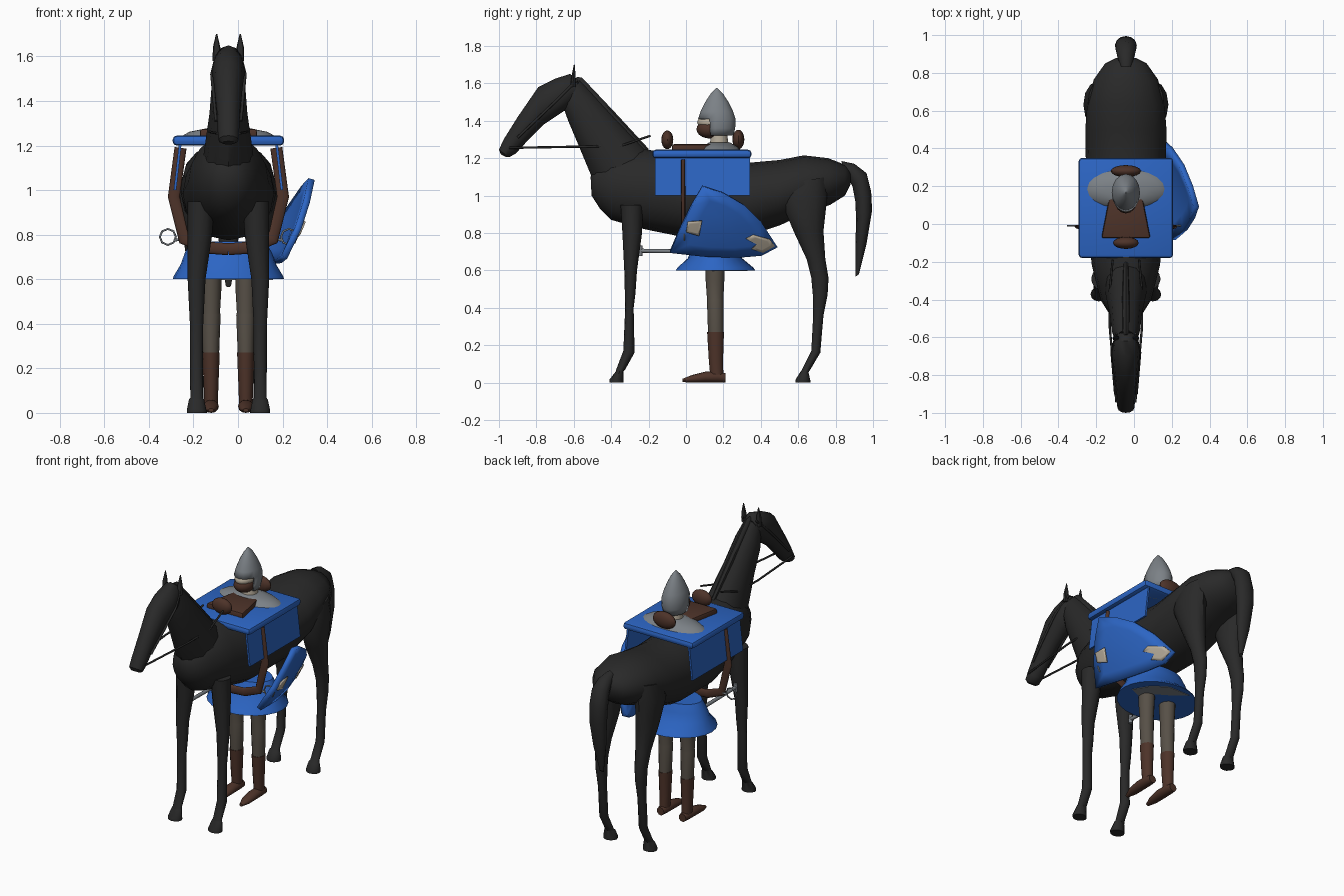
import bpy, bmesh, math
from mathutils import Vector

if "Cube" in bpy.data.objects:
    bpy.data.objects.remove(bpy.data.objects["Cube"])

CX = -0.043  # centre line of horse and rider


def material(name, rgb):
    m = bpy.data.materials.new(name)
    m.diffuse_color = (*rgb, 1)
    m.use_nodes = True
    m.node_tree.nodes["Principled BSDF"].inputs["Base Color"].default_value = m.diffuse_color
    return m


BLACK = material("black_coat", (0.022, 0.022, 0.022))
BLUE = material("blue_cloth", (0.025, 0.13, 0.55))
BROWN = material("brown_leather", (0.075, 0.033, 0.022))
TAUPE = material("taupe_cloth", (0.095, 0.08, 0.063))
STEEL = material("grey_steel", (0.2, 0.22, 0.24))
CREAM = material("cream", (0.48, 0.42, 0.33))


def finish(name, bm, mat, angle=40):
    bmesh.ops.recalc_face_normals(bm, faces=bm.faces)
    me = bpy.data.meshes.new(name)
    bm.to_mesh(me)
    bm.free()
    me.materials.append(mat)
    for p in me.polygons:
        p.use_smooth = True
    me.set_sharp_from_angle(angle=math.radians(angle))
    ob = bpy.data.objects.new(name, me)
    bpy.context.collection.objects.link(ob)
    return ob


def loft(name, rings, mat, x=CX, n=12):
    """Rings: (y1, z1, y2, z2, half width[, x shift]); the two points span the oval."""
    bm = bmesh.new()
    loops = []
    for r in rings:
        a, b = Vector((0, r[0], r[1])), Vector((0, r[2], r[3]))
        c, v = (a + b) / 2, (a - b) / 2
        dx = r[5] if len(r) > 5 else 0
        loops.append([bm.verts.new(c + v * math.cos(t) + Vector((x + dx + r[4] * math.sin(t), 0, 0)))
                      for t in (2 * math.pi * i / n for i in range(n))])
    for p, q in zip(loops, loops[1:]):
        for i in range(n):
            j = (i + 1) % n
            bm.faces.new((p[i], p[j], q[j], q[i]))
    bm.faces.new(loops[0])
    bm.faces.new(loops[-1])
    return finish(name, bm, mat)


def ellipsoid(name, c, r, mat):
    bm = bmesh.new()
    bmesh.ops.create_uvsphere(bm, u_segments=16, v_segments=10, radius=1)
    bmesh.ops.scale(bm, vec=r, verts=bm.verts)
    bmesh.ops.translate(bm, vec=c, verts=bm.verts)
    return finish(name, bm, mat)


def box(name, lo, hi, mat, bevel=0, taper=1):
    """Box between two corners; taper scales its width at the rear."""
    bm = bmesh.new()
    bmesh.ops.create_cube(bm, size=1)
    for v in bm.verts:
        rear = v.co.y > 0
        v.co = [lo[i] + (v.co[i] + 0.5) * (hi[i] - lo[i]) for i in range(3)]
        if rear:
            v.co.x = CX + (v.co.x - CX) * taper
    if bevel:
        bmesh.ops.bevel(bm, geom=bm.edges[:], offset=bevel, segments=2, affect='EDGES', profile=0.5)
    return finish(name, bm, mat)


def tube(name, pts, r, mat, flat=1, closed=False):
    """Sweep a round section along pts; flat squashes it in y."""
    cu = bpy.data.curves.new(name, 'CURVE')
    cu.dimensions = '3D'
    cu.bevel_depth = r
    cu.bevel_resolution = 2
    cu.use_fill_caps = True
    sp = cu.splines.new('POLY')
    sp.points.add(len(pts) - 1)
    y0 = pts[0][1]
    for p, q in zip(sp.points, pts):
        p.co = (q[0], (q[1] - y0) / flat, q[2], 1)
    sp.use_cyclic_u = closed
    cu.materials.append(mat)
    ob = bpy.data.objects.new(name, cu)
    ob.location.y = y0
    ob.scale.y = flat
    bpy.context.collection.objects.link(ob)


# Horse body, neck, head, crest and tail
loft("horse_body", [(-.51, 1.10, -.505, 1.0, .045), (-.485, 1.15, -.46, .93, .09), (-.40, 1.21, -.40, .87, .135),
                    (-.22, 1.25, -.22, .82, .18), (0, 1.20, 0, .775, .205), (.33, 1.175, .33, .785, .212),
                    (.5, 1.19, .5, .84, .215), (.63, 1.215, .63, .9, .205), (.76, 1.20, .77, .95, .17),
                    (.85, 1.165, .85, 1.0, .11), (.88, 1.13, .88, 1.06, .05)], BLACK, n=16)
loft("neck", [(-.565, 1.62, -.655, 1.47, .055), (-.50, 1.55, -.63, 1.40, .075), (-.38, 1.42, -.575, 1.27, .085),
              (-.22, 1.25, -.50, 1.09, .11), (-.15, 1.17, -.44, 1.0, .12)], BLACK)
loft("head", [(-.575, 1.62, -.60, 1.51, .05), (-.62, 1.65, -.625, 1.47, .066), (-.70, 1.625, -.67, 1.44, .074),
              (-.79, 1.58, -.76, 1.38, .066), (-.90, 1.42, -.85, 1.29, .052), (-.975, 1.30, -.91, 1.225, .048),
              (-1.0, 1.245, -.945, 1.205, .045), (-.99, 1.22, -.96, 1.205, .03)], BLACK)
loft("mane_crest", [(-.585, 1.635, -.60, 1.58, .012), (-.555, 1.63, -.58, 1.57, .02), (-.38, 1.445, -.42, 1.39, .022),
                    (-.20, 1.25, -.24, 1.20, .015)], BLACK, n=8)
loft("tail", [(.83, 1.185, .85, 1.12, .03), (.90, 1.17, .87, 1.09, .045), (.965, 1.12, .89, 1.05, .055),
              (.99, 1.02, .905, .97, .058), (.995, .92, .91, .87, .055), (.965, .74, .905, .73, .04),
              (.925, .58, .905, .565, .012)], BLACK)

for side, s in (("left", -1), ("right", 1)):
    # Ears
    loft(side + "_ear", [(-.59, 1.58, -.62, 1.58, .018), (-.59, 1.64, -.612, 1.64, .017),
                         (-.595, 1.70, -.60, 1.70, .003)], BLACK, x=CX + s * .053, n=8)
    # Horse legs with hooves
    loft(side + "_front_leg", [(-.35, .95, -.23, .95, .06, -s * .02), (-.34, .80, -.235, .80, .055, -s * .015),
                               (-.33, .60, -.262, .60, .04), (-.327, .48, -.27, .48, .034),
                               (-.325, .40, -.28, .40, .03), (-.335, .17, -.275, .16, .029),
                               (-.375, .065, -.325, .07, .028), (-.375, .06, -.335, .06, .034),
                               (-.41, .015, -.335, .01, .044), (-.41, 0, -.335, 0, .044)],
         BLACK, x=CX + s * .143)
    loft(side + "_hind_leg", [(.53, 1.06, .75, 1.10, .05, s * .01), (.51, .965, .755, .99, .075, s * .01),
                              (.575, .81, .735, .81, .065), (.645, .66, .745, .66, .045),
                              (.67, .56, .762, .56, .036), (.678, .47, .757, .47, .032),
                              (.68, .36, .735, .36, .026), (.67, .17, .718, .16, .027),
                              (.615, .06, .665, .07, .028), (.61, .055, .655, .055, .036),
                              (.585, .015, .665, .01, .044), (.585, 0, .665, 0, .044)],
         BLACK, x=CX + s * .14)
    # Reins and bridle cheek strap
    tube(side + "_rein", [(CX + s * .05, -.945, 1.255), (CX + s * .085, -.55, 1.262), (CX + s * .085, -.35, 1.265),
                          (CX + s * .07, -.19, 1.32)], .006, BLACK)
    tube(side + "_cheek_strap", [(CX + s * .056, -.9, 1.31), (CX + s * .075, -.68, 1.52),
                                 (CX + s * .05, -.58, 1.62)], .007, BLACK)
    # Blanket side flap
    bm = bmesh.new()
    bmesh.ops.create_cube(bm, size=1)
    for v in bm.verts:
        top = v.co.z > 0
        v.co = (CX + s * ((.215 if top else .24) + v.co.x * .012), .088 + v.co.y * .51, 1.22 if top else 1.0)
    finish(side + "_blanket_flap", bm, BLUE)
    # Girth strap, stirrup and its link
    tube(side + "_girth", [(CX + s * .215, -.015, 1.19), (CX + s * .245, -.015, .97), (CX + s * .20, -.015, .78),
                           (CX + s * .1, -.015, .742), (CX, -.015, .735)], .027, BROWN, flat=.45)
    tube(side + "_stirrup", [(CX + s * .272 + .036 * math.cos(a), -.01, .79 + .036 * math.sin(a))
                             for a in (math.pi * i / 4 for i in range(8))], .0045, STEEL, closed=True)
    tube(side + "_stirrup_link", [(CX + s * .21, -.01, .78), (CX + s * .24, -.01, .775)], .006, STEEL)
    # Rider leg, boot and foot
    lx = CX + s * .078
    loft(side + "_thigh", [(.105, .68, .21, .68, .049), (.105, .55, .205, .55, .046), (.112, .45, .2, .45, .04),
                           (.112, .44, .2, .44, .043), (.118, .26, .2, .26, .036)], TAUPE, x=lx)
    loft(side + "_boot", [(.113, .27, .203, .27, .039), (.122, .12, .198, .12, .033), (.13, .03, .2, .03, .03)],
         BROWN, x=lx)
    loft(side + "_foot", [(-.02, .02, -.02, .003, .012), (.03, .04, .03, 0, .03), (.1, .058, .1, 0, .035),
                          (.17, .06, .17, 0, .033), (.21, .05, .21, 0, .025)], BROWN, x=lx)

# Blanket top and saddle
box("blanket_top", (CX - .25, -.18, 1.20), (CX + .25, .35, 1.245), BLUE, .018)
box("saddle_seat", (CX - .13, -.075, 1.225), (CX + .13, .18, 1.275), BROWN, .012, taper=.62)
ellipsoid("pommel", (CX, -.1, 1.298), (.068, .032, .05), BROWN)
ellipsoid("cantle", (CX, .28, 1.30), (.08, .032, .052), BROWN)

# Rider tunic, mail shoulders, neck and head
loft("tunic_skirt", [(-.055, .6, .37, .6, .25), (-.045, .615, .36, .615, .245), (.01, .665, .30, .665, .215),
                     (.03, .72, .28, .72, .195), (.05, .77, .26, .77, .165)], BLUE, n=24)
loft("mail_collar", [(.085, 1.2, .285, 1.2, .195), (.08, 1.245, .29, 1.245, .205), (.09, 1.262, .275, 1.262, .175),
                     (.11, 1.275, .25, 1.275, .11), (.125, 1.285, .235, 1.285, .065)], STEEL, n=20)
loft("rider_neck", [(.12, 1.22, .235, 1.22, .055), (.135, 1.33, .22, 1.33, .05)], CREAM)
ellipsoid("face", (CX, .14, 1.392), (.058, .08, .04), CREAM)
ellipsoid("beard", (CX, .128, 1.355), (.061, .072, .05), BROWN)

# Grey lining patch under the skirt
bm = bmesh.new()
patch = ((.2, .17), (.14, .27), (.05, .33), (-.1, .33), (-.03, .27), (.05, .22), (.13, .14))
low = [bm.verts.new((CX + x, y, .597)) for x, y in patch]
high = [bm.verts.new((CX + x, y, .602)) for x, y in patch]
bm.faces.new(low)
bm.faces.new(high)
for i in range(7):
    j = (i + 1) % 7
    bm.faces.new((low[i], low[j], high[j], high[i]))
finish("skirt_lining", bm, STEEL)

# Pointed helmet, open in front of the face
bm = bmesh.new()
loops = []
for z, r in ((1.32, .088), (1.36, .098), (1.41, .1), (1.45, .087), (1.5, .062), (1.545, .033), (1.575, .003)):
    loops.append([bm.verts.new((CX + .75 * r * math.cos(t), .165 + r * math.sin(t), z))
                  for t in (math.pi * i / 8 for i in range(16))])
for k, (p, q) in enumerate(zip(loops, loops[1:])):
    for i in range(16):
        if k > 1 or not 9 <= i <= 14:
            bm.faces.new((p[i], p[(i + 1) % 16], q[(i + 1) % 16], q[i]))
bm.faces.new(loops[-1])
helmet = finish("helmet", bm, STEEL)
solid = helmet.modifiers.new("thickness", 'SOLIDIFY')
solid.thickness = .008

# Sword at the left hip
tube("sword", [(-.18, -.25, .705), (-.18, .12, .70)], .011, STEEL)
tube("sword_guard", [(-.18, -.245, .678), (-.18, -.245, .732)], .012, STEEL)


# Leaning curved shield with pale painted plates
def shield_x(y, z):
    bulge = max(0, 1 - ((y - .17) / .34) ** 2 - ((z - .76) / .28) ** 2)
    return .33 - .2 * (y - .09) + .5 * (z - 1.05) + .045 * bulge


def shield_plate(name, outline, mat, lift, thick):
    cy = sum(p[0] for p in outline) / len(outline)
    cz = sum(p[1] for p in outline) / len(outline)
    bm = bmesh.new()
    rings = []
    for f in (1, .66, .33):
        rings.append([bm.verts.new((shield_x(y, z) + lift, y, z)) for y, z in
                      ((cy + (a - cy) * f, cz + (b - cz) * f) for a, b in outline)])
    centre = bm.verts.new((shield_x(cy, cz) + lift, cy, cz))
    n = len(outline)
    for i in range(n):
        j = (i + 1) % n
        for p, q in zip(rings, rings[1:]):
            bm.faces.new((p[i], p[j], q[j], q[i]))
        bm.faces.new((rings[-1][i], rings[-1][j], centre))
    ob = finish(name, bm, mat)
    m = ob.modifiers.new("thickness", 'SOLIDIFY')
    m.thickness = thick
    m.offset = 0


shield_plate("shield", [(.09, 1.05), (.2, 1.015), (.31, .95), (.40, .86), (.485, .73), (.40, .685), (.28, .675),
                        (.1, .68), (-.085, .70), (-.03, .83), (.03, .95)], BLUE, 0, .03)
shield_plate("shield_mark_front", [(.01, .86), (.085, .865), (.07, .785), (0, .805)], CREAM, .02, .008)
shield_plate("shield_mark_rear", [(.32, .77), (.36, .79), (.45, .765), (.475, .73), (.41, .695), (.35, .715),
                                  (.38, .74)], CREAM, .02, .008)
